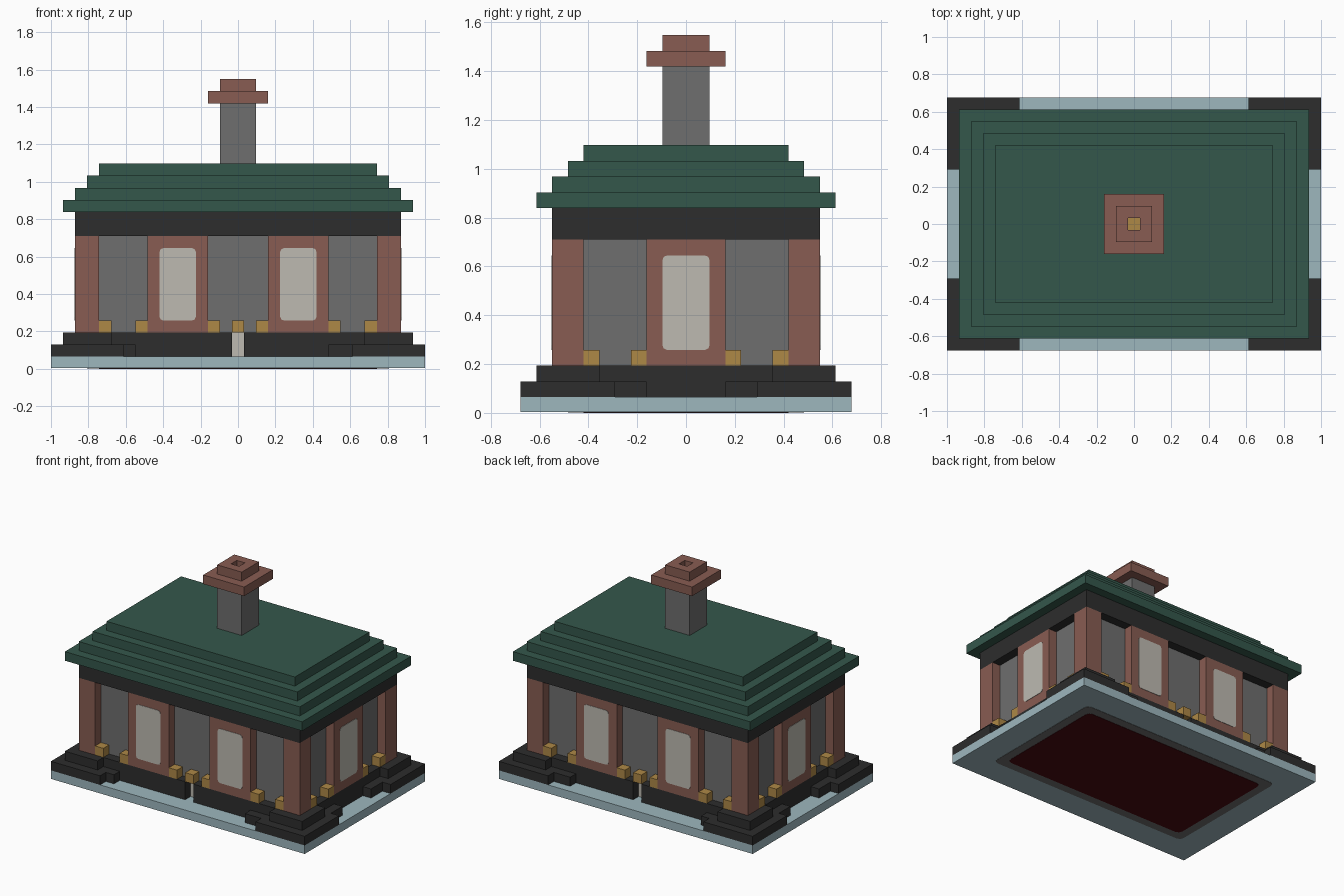
import bpy, bmesh
from mathutils import Matrix, Vector

U = 2 / 31  # one building block
SIGNS = (-1, 1)
QUADRANTS = [(sx, sy) for sx in SIGNS for sy in SIGNS]

cube = bpy.data.objects.get("Cube")
if cube:
    bpy.data.objects.remove(cube, do_unlink=True)


def material(name, rgb):
    linear = [((c / 255 + 0.055) / 1.055) ** 2.4 for c in rgb] + [1]
    mat = bpy.data.materials.new(name)
    mat.use_nodes = True
    mat.diffuse_color = linear
    mat.node_tree.nodes["Principled BSDF"].inputs["Base Color"].default_value = linear
    return mat


ICE = material("pale blue", (157, 183, 190))
DARK = material("charcoal", (45, 45, 45))
GREY = material("wall grey", (110, 110, 110))
BRICK = material("brick", (136, 92, 82))
GLASS = material("warm white", (189, 186, 177))
GOLD = material("amber", (174, 136, 70))
GREEN = material("roof green", (52, 87, 75))
RED = material("dark red", (72, 10, 17))


def finish(name, bm, mat):
    bmesh.ops.recalc_face_normals(bm, faces=bm.faces)
    mesh = bpy.data.meshes.new(name)
    bm.to_mesh(mesh)
    bm.free()
    mesh.materials.append(mat)
    obj = bpy.data.objects.new(name, mesh)
    bpy.context.collection.objects.link(obj)
    return obj


def add_box(bm, a, b):
    """Box between two opposite corners, measured in blocks."""
    a, b = Vector(a) * U, Vector(b) * U
    size = Vector([abs(q - p) for p, q in zip(a, b)])
    mat = Matrix.Translation((a + b) / 2) @ Matrix.Diagonal(size).to_4x4()
    return bmesh.ops.create_cube(bm, size=1, matrix=mat)["verts"]


def boxes(name, corners, mat):
    bm = bmesh.new()
    for a, b in corners:
        add_box(bm, a, b)
    return finish(name, bm, mat)


def slab(name, hx, hy, z0, z1, mat):
    return boxes(name, [((-hx, -hy, z0), (hx, hy, z1))], mat)


def plate(name, a, b, axis, mat, cut=0.3):
    """Thin plate whose corners are trimmed around the given axis."""
    bm = bmesh.new()
    add_box(bm, a, b)
    edges = [e for e in bm.edges
             if abs((e.verts[0].co - e.verts[1].co).normalized()[axis]) > 0.9]
    bmesh.ops.bevel(bm, geom=edges, offset=cut * U, segments=2, profile=0.5,
                    affect='EDGES')
    return finish(name, bm, mat)


def tube(name, outer, inner, z0, z1, mat):
    """Square tube with an open shaft."""
    bm = bmesh.new()
    ring = [(-1, -1), (1, -1), (1, 1), (-1, 1)]
    loops = [[bm.verts.new((x * h * U, y * h * U, z * U)) for x, y in ring]
             for h, z in ((outer, z0), (outer, z1), (inner, z1), (inner, z0))]
    for k in range(4):
        p, q = loops[k], loops[(k + 1) % 4]
        for i in range(4):
            j = (i + 1) % 4
            bm.faces.new((p[i], p[j], q[j], q[i]))
    return finish(name, bm, mat)


# Ground slab with the wall footing and floor showing underneath
slab("ground_slab", 15.5, 10.5, 0.06, 1, ICE)
plate("wall_footing", (-12.5, -7.5, 0.03), (12.5, 7.5, 0.1), 2, GREY, 0.5)
plate("floor_underside", (-11.5, -6.5, 0), (11.5, 6.5, 0.1), 2, RED, 0.5)

# Plinth with a narrow notch in the middle of the front and back
plinth = [((-13.5, -7.5, 1), (13.5, 7.5, 3))]
plinth += [((sx * 0.5, sy * 7.5, 1), (sx * 13.5, sy * 8.5, 3)) for sx, sy in QUADRANTS]
boxes("plinth", plinth, DARK)
for sy, side in zip(SIGNS, ("front", "back")):
    boxes(side + "_notch_strip", [((-0.5, sy * 7.5, 1), (0.5, sy * 7.56, 3))], GLASS)

# Stepped corner blocks
steps = []
for sx, sy in QUADRANTS:
    reach = 7.5 if sx > 0 else 8.5
    for x0, x1, y0, y1, z0, z1 in (
            (9.5, 15.5, 9.5, 10.5, 1, 2),
            (14.5, 15.5, 4.5, 9.5, 1, 2),
            (reach, 14.5, 8.5, 9.5, 1, 2),
            (13.5, 14.5, 2.5, 8.5, 1, 2),
            (10.5, 14.5, 8.5, 9.5, 2, 3),
            (13.5, 14.5, 5.5, 8.5, 2, 3)):
        steps.append(((sx * x0, sy * y0, z0), (sx * x1, sy * y1, z1)))
boxes("corner_steps", steps, DARK)

# Walls, corner pillars and the band above them
slab("walls", 12.5, 7.5, 3, 11, GREY)
boxes("corner_pillars", [((sx * 11.5, sy * 6.5, 3), (sx * 13.5, sy * 8.5, 11))
                         for sx, sy in QUADRANTS], BRICK)
slab("eaves_band", 13.5, 8.5, 11, 13, DARK)

# Brick window bays with glazed plates
bays = [((sx * 2.5, sy * 7.5, 3), (sx * 7.5, sy * 8.5, 11)) for sx, sy in QUADRANTS]
bays += [((sx * 12.5, -2.5, 3), (sx * 13.5, 2.5, 11)) for sx in SIGNS]
boxes("window_bays", bays, BRICK)
for sx, sy in QUADRANTS:
    plate("long_side_window", (sx * 3.5, sy * 8.45, 4), (sx * 6.5, sy * 8.54, 10), 1, GLASS)
for sx in SIGNS:
    plate("end_window", (sx * 13.45, -1.5, 4), (sx * 13.54, 1.5, 10), 0, GLASS)

# Small lamps along the foot of the walls
spots = [(x, sy * 8) for sy in SIGNS for x in (-11, -8, -2, 0, 2, 8, 11)]
spots += [(sx * 13, y) for sx in SIGNS for y in (-6, -3, 3, 6)]
boxes("lamps", [((x - 0.5, y - 0.5, 3), (x + 0.5, y + 0.5, 4)) for x, y in spots], GOLD)

# Stepped roof
for i in range(4):
    slab("roof_tier", 14.5 - i, 9.5 - i, 13 + i, 14 + i, GREEN)

# Chimney with an open shaft and an ember at the bottom
tube("chimney_stack", 1.5, 0.5, 17, 22, GREY)
tube("chimney_collar", 2.5, 0.5, 22, 23, BRICK)
tube("chimney_top", 1.5, 0.5, 23, 24, BRICK)
slab("chimney_ember", 0.5, 0.5, 17, 17.5, GOLD)
